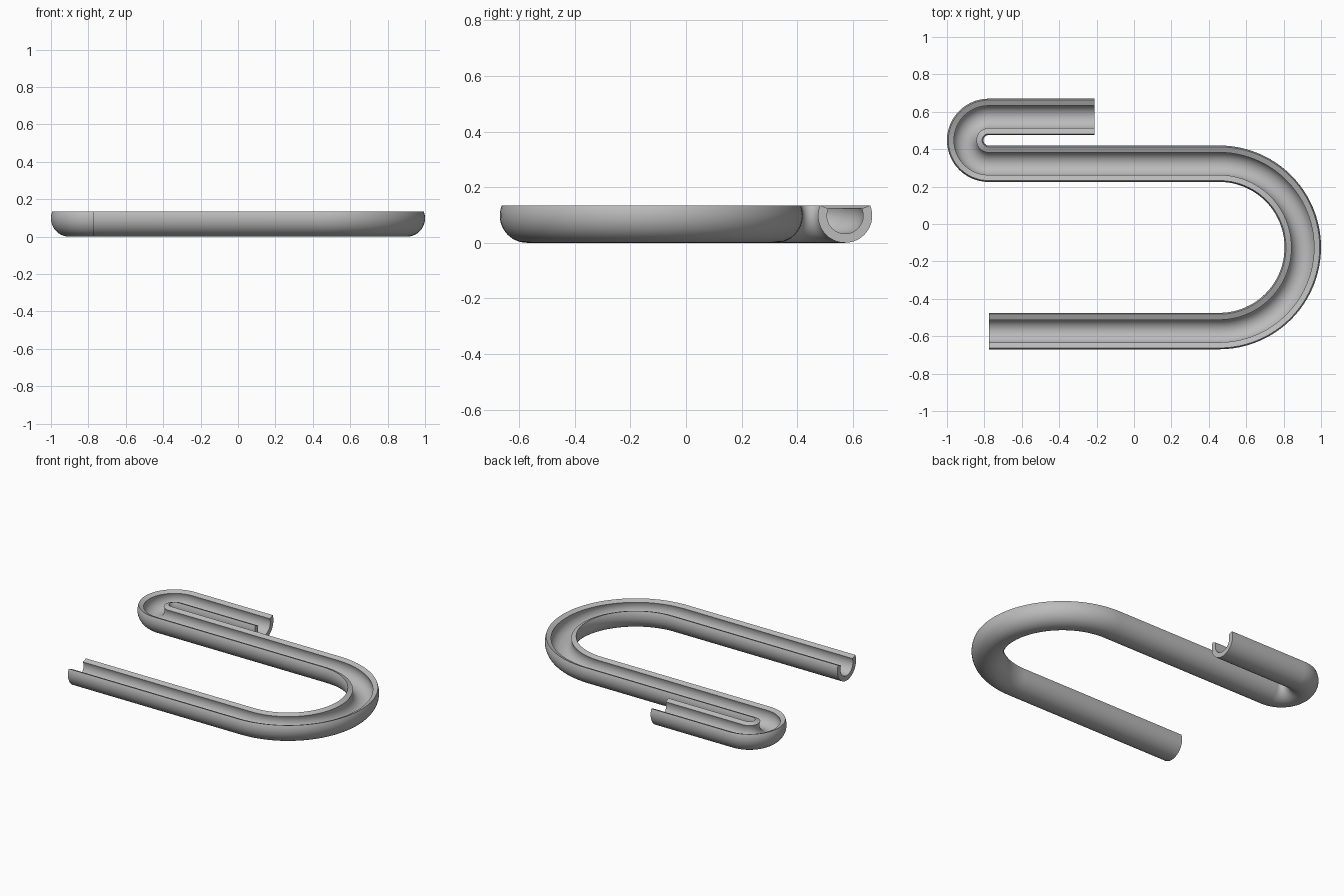
import bpy, bmesh
from math import pi, sin, cos, radians

cube = bpy.data.objects.get("Cube")
if cube:
    bpy.data.objects.remove(cube, do_unlink=True)

OUTER, INNER = 0.0975, 0.065      # channel radii
LIP = radians(22.5)               # how far the walls rise past the half circle
SECTION_STEPS, BEND_STEPS = 36, 48

grey = bpy.data.materials.new("light grey")
grey.use_nodes = True
grey.diffuse_color = (0.5, 0.5, 0.5, 1)
grey.node_tree.nodes["Principled BSDF"].inputs["Base Color"].default_value = (0.5, 0.5, 0.5, 1)


def bend(cx, cy, radius, start, sweep):
    """Path stations around a bend: position and the direction of travel."""
    side = 1 if sweep > 0 else -1
    out = []
    for i in range(BEND_STEPS + 1):
        a = start + sweep * i / BEND_STEPS
        out.append((cx + radius * cos(a), cy + radius * sin(a), a + side * pi / 2))
    return out


# Centre line: long run, wide bend, long run, tight bend, short run
path = [(-0.775, -0.5725, 0)]
path += bend(0.455, -0.125, 0.4475, -pi / 2, pi)
path += bend(-0.7775, 0.4475, 0.125, -pi / 2, -pi)
path.append((-0.21, 0.5725, 0))

# Open C-shaped cross-section: outer wall, then back along the inner wall
angles = [pi - LIP + (pi + 2 * LIP) * i / SECTION_STEPS for i in range(SECTION_STEPS + 1)]
section = [(OUTER * cos(a), OUTER * sin(a)) for a in angles]
section += [(INNER * cos(a), INNER * sin(a)) for a in reversed(angles)]
count = len(section)

# Sweep the section along the path
bm = bmesh.new()
rings = []
for x, y, heading in path:
    nx, ny = -sin(heading), cos(heading)
    rings.append([bm.verts.new((x + nx * u, y + ny * u, OUTER + v)) for u, v in section])
for a, b in zip(rings, rings[1:]):
    for j in range(count):
        k = (j + 1) % count
        bm.faces.new((a[j], a[k], b[k], b[j]))

# Flat end faces
for ring in (rings[0], rings[-1]):
    for j in range(SECTION_STEPS):
        bm.faces.new((ring[j], ring[j + 1], ring[count - 2 - j], ring[count - 1 - j]))
bmesh.ops.recalc_face_normals(bm, faces=bm.faces)

mesh = bpy.data.meshes.new("curved_channel")
bm.to_mesh(mesh)
bm.free()
mesh.materials.append(grey)
channel = bpy.data.objects.new("curved_channel", mesh)
bpy.context.collection.objects.link(channel)

bpy.ops.object.select_all(action="DESELECT")
channel.select_set(True)
bpy.context.view_layer.objects.active = channel
bpy.ops.object.shade_smooth_by_angle(angle=radians(35))
